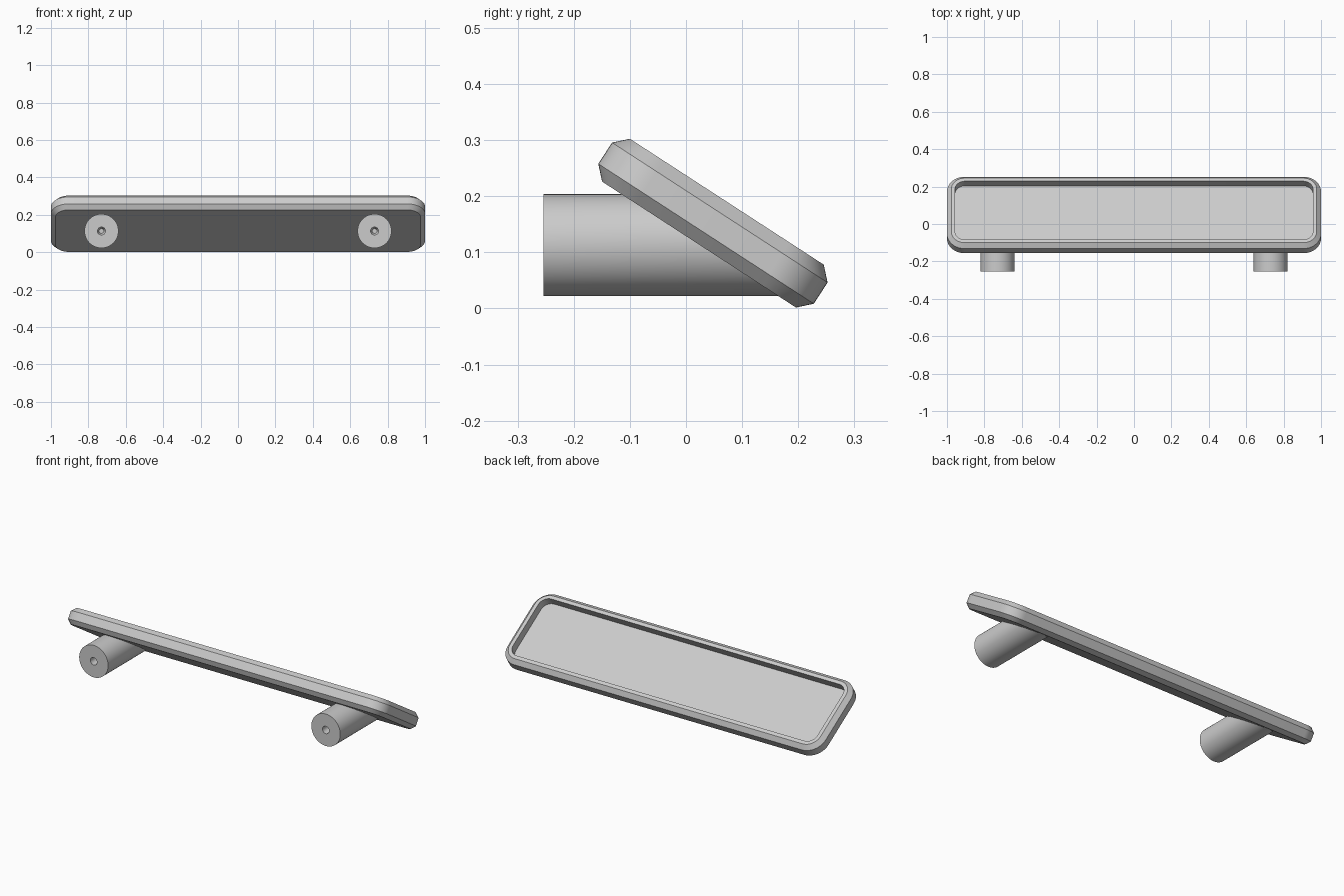
import bpy, bmesh, math
from mathutils import Vector, Matrix

cube = bpy.data.objects.get("Cube")
if cube:
    bpy.data.objects.remove(cube, do_unlink=True)

grey = bpy.data.materials.new("satin grey")
grey.use_nodes = True
COLOUR = (0.6, 0.6, 0.6, 1)
grey.diffuse_color = COLOUR
grey.node_tree.nodes["Principled BSDF"].inputs["Base Color"].default_value = COLOUR

TILT = math.radians(-33)
CENTRE = Vector((0, 0.048, 0.152))
PLACE = Matrix.Translation(CENTRE) @ Matrix.Rotation(TILT, 4, "X")
HALF_X, HALF_Y, HALF_T, RADIUS = 1.0, 0.229, 0.0455, 0.095


def skin(name, rings):
    """Join equal rings of points into a closed solid with flat end caps."""
    bm = bmesh.new()
    loops = [[bm.verts.new(p) for p in ring] for ring in rings]
    count = len(loops[0])
    for a, b in zip(loops, loops[1:]):
        for i in range(count):
            j = (i + 1) % count
            bm.faces.new((a[i], a[j], b[j], b[i]))
    bm.faces.new(loops[0][::-1])
    bm.faces.new(loops[-1])
    bmesh.ops.recalc_face_normals(bm, faces=bm.faces)
    mesh = bpy.data.meshes.new(name)
    bm.to_mesh(mesh)
    bm.free()
    obj = bpy.data.objects.new(name, mesh)
    bpy.context.collection.objects.link(obj)
    mesh.materials.append(grey)
    bpy.ops.object.select_all(action="DESELECT")
    obj.select_set(True)
    bpy.context.view_layer.objects.active = obj
    bpy.ops.object.shade_smooth_by_angle(angle=math.radians(25))
    return obj


def rounded_ring(inset, height, steps=12):
    """Rounded rectangle in the tilted plane of the tray."""
    r = RADIUS - inset
    points = []
    for corner, (sx, sy) in enumerate(((1, 1), (-1, 1), (-1, -1), (1, -1))):
        for k in range(steps + 1):
            a = math.pi / 2 * (corner + k / steps)
            x = sx * (HALF_X - RADIUS) + r * math.cos(a)
            y = sy * (HALF_Y - RADIUS) + r * math.sin(a)
            points.append(PLACE @ Vector((x, y, height)))
    return points


# Tilted tray: chamfered outside, flat rim, sunken floor
CHAMFER, RIM = 0.023, 0.043
skin("tray", [rounded_ring(inset, height) for inset, height in (
    (CHAMFER, -HALF_T), (0, CHAMFER - HALF_T), (0, HALF_T - CHAMFER),
    (CHAMFER, HALF_T), (RIM, HALF_T), (RIM, 0))])

# Round posts: screw hole in the front end, far end cut to the tray's slope
POST_Z, POST_R, FRONT, HOLE_R = 0.113, 0.091, -0.254, 0.021
NORMAL = PLACE.to_3x3() @ Vector((0, 0, 1))


def circle(x, r, y=None, steps=48):
    points = []
    for k in range(steps):
        a = 2 * math.pi * k / steps
        p = Vector((x + r * math.cos(a), 0, POST_Z + r * math.sin(a)))
        if y is None:
            base = CENTRE - NORMAL * 0.03
            p.y = base.y - (p.z - base.z) * NORMAL.z / NORMAL.y
        else:
            p.y = y
        points.append(p)
    return points


for side, x in (("left", 0.73), ("right", -0.73)):
    skin(side + "_post", [
        circle(x, HOLE_R * 0.6, FRONT + 0.1), circle(x, HOLE_R, FRONT + 0.08),
        circle(x, HOLE_R, FRONT), circle(x, POST_R, FRONT), circle(x, POST_R)])
